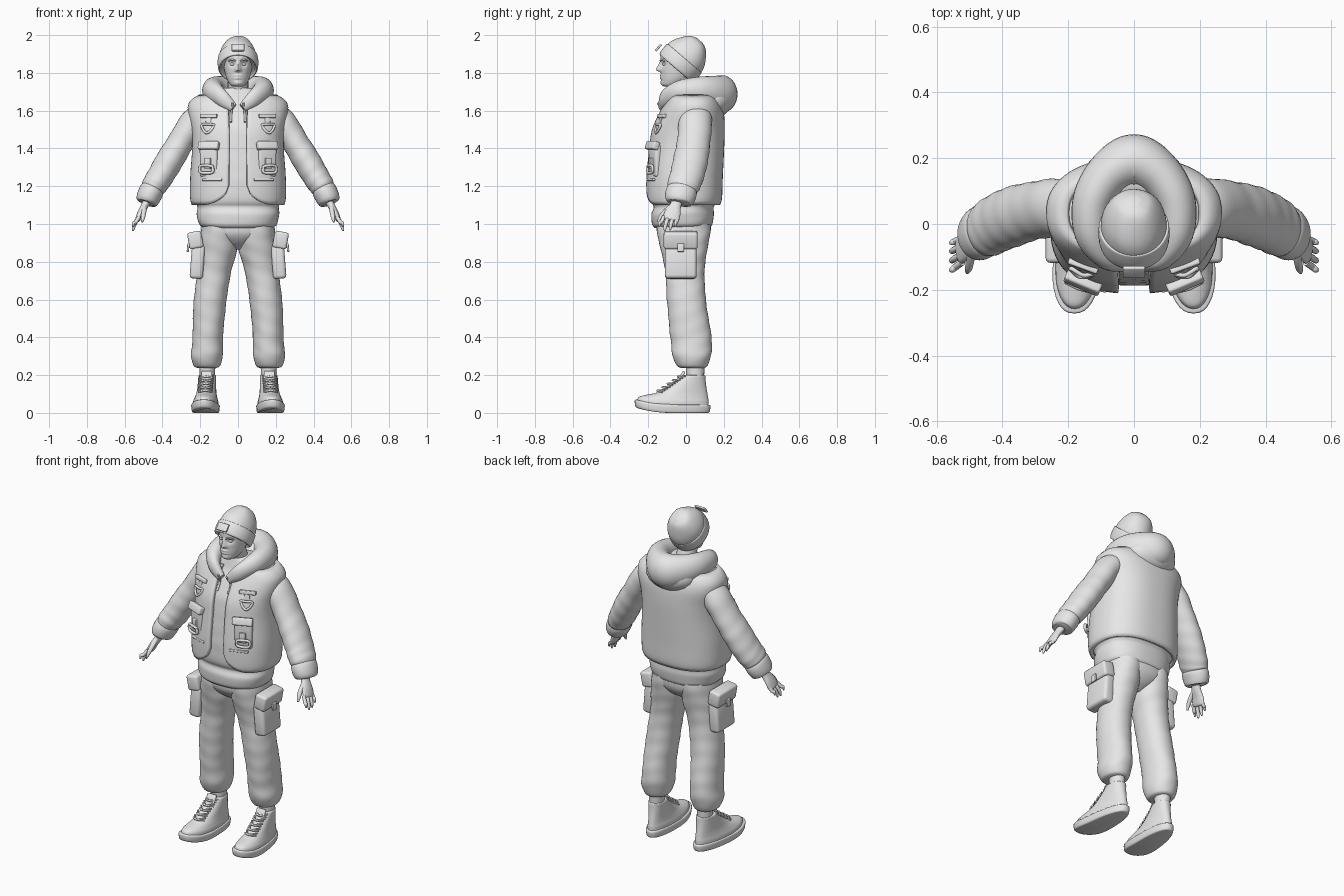
import bpy, bmesh, math
from mathutils import Vector, Euler
from math import sin, cos, pi, exp

GREY = bpy.data.materials.new("plain_grey")
GREY.diffuse_color = (0.8, 0.8, 0.8, 1)


def finish(name, bm, angle=50):
    bmesh.ops.recalc_face_normals(bm, faces=bm.faces)
    me = bpy.data.meshes.new(name)
    bm.to_mesh(me)
    bm.free()
    for p in me.polygons:
        p.use_smooth = True
    me.set_sharp_from_angle(angle=math.radians(angle))
    me.materials.append(GREY)
    ob = bpy.data.objects.new(name, me)
    bpy.context.collection.objects.link(ob)
    return ob


def spline(st, k=6):
    """Catmull-Rom through tuples."""
    out = []
    for i in range(len(st) - 1):
        q = [st[max(i - 1, 0)], st[i], st[i + 1], st[min(i + 2, len(st) - 1)]]
        for j in range(k):
            t = j / k
            out.append(tuple(0.5 * (2 * b + (c - a) * t + (2 * a - 5 * b + 4 * c - d) * t * t
                                    + (3 * b - a - 3 * c + d) * t ** 3) for a, b, c, d in zip(*q)))
    return out + [tuple(st[-1])]


def skin(name, rings, closed=True, caps=True, angle=50):
    bm = bmesh.new()
    rows = [[bm.verts.new(p) for p in r] for r in rings]
    n = len(rows[0])
    for a, b in zip(rows, rows[1:]):
        for i in range(n if closed else n - 1):
            j = (i + 1) % n
            bm.faces.new((a[i], a[j], b[j], b[i]))
    if caps:
        bm.faces.new(rows[0])
        bm.faces.new(rows[-1])
    return finish(name, bm, angle)


def sup(a, p):
    c, s = cos(a), sin(a)
    return math.copysign(abs(s) ** (2 / p), s), -math.copysign(abs(c) ** (2 / p), c)


def loft(name, st, n=40, p=2.0, k=6, fold=0.0, warp=None, angle=50):
    """Stack of horizontal rings (z, cx, cy, rx, ry)."""
    rings = []
    for z, cx, cy, rx, ry in spline(st, k):
        r = []
        for i in range(n):
            a = 2 * pi * i / n
            x, y = sup(a, p)
            f = 1 + fold * (sin(z * 70 + 2 * sin(a) + 3 * cos(a)) + 0.6 * sin(z * 33 - 3 * sin(a)))
            v = Vector((cx + rx * x * f, cy + ry * y * f, z))
            r.append(warp(v) if warp else v)
        rings.append(r)
    return skin(name, rings, angle=angle)


def tube(name, pts, s=1, ref=(0, 1, 0), n=20, k=5, fold=0.0, closed=False):
    """Sweep along (x, y, z, across, along_ref)."""
    P = spline([p if len(p) == 5 else (*p, p[3]) for p in pts], k)
    C = [Vector((q[0] * s, q[1], q[2])) for q in P]
    rings = []
    for i, q in enumerate(P):
        if closed:
            t = (C[(i + 1) % (len(C) - 1)] - C[(i - 1) % (len(C) - 1)]).normalized()
        else:
            t = (C[min(i + 1, len(C) - 1)] - C[max(i - 1, 0)]).normalized()
        v = Vector(ref)
        v = (v - t * v.dot(t)).normalized()
        u = t.cross(v)
        rings.append([C[i] + (u * q[3] * cos(a) + v * q[4] * sin(a))
                      * (1 + fold * sin(i * 1.3 + 2 * sin(a * s) + cos(a))) for a in
                      [2 * pi * j / n for j in range(n)]])
    return skin(name, rings, caps=not closed)


def blob(name, loc, scale):
    bm = bmesh.new()
    bmesh.ops.create_uvsphere(bm, u_segments=24, v_segments=14, radius=1)
    for v in bm.verts:
        v.co = Vector(c * d for c, d in zip(v.co, scale)) + Vector(loc)
    return finish(name, bm)


def box(name, loc, size, rot=(0, 0, 0), bev=0.008):
    bm = bmesh.new()
    bmesh.ops.create_cube(bm, size=1)
    for v in bm.verts:
        v.co = Vector(c * d for c, d in zip(v.co, size))
    bmesh.ops.bevel(bm, geom=bm.edges[:], offset=bev, segments=3, profile=0.5, affect='EDGES')
    m = Euler(rot).to_matrix()
    for v in bm.verts:
        v.co = m @ v.co + Vector(loc)
    return finish(name, bm, 40)


# Hoodie body
TP = 2.4
TORSO = [(.98, 0, -.02, .185, .145), (1.0, 0, -.02, .207, .16), (1.05, 0, -.018, .218, .165),
         (1.09, 0, -.012, .215, .16), (1.13, 0, -.01, .228, .175), (1.25, 0, -.008, .228, .178),
         (1.4, 0, .003, .218, .174), (1.5, 0, .012, .222, .168), (1.59, 0, .03, .24, .145),
         (1.645, 0, .035, .232, .12), (1.685, 0, .03, .165, .10), (1.72, 0, .02, .08, .08)]
loft("hoodie_body", TORSO, n=64, p=TP, fold=.004)
FINE = spline(TORSO, 8)


def torso_at(z):
    for a, b in zip(FINE, FINE[1:]):
        if z <= b[0]:
            t = (z - a[0]) / (b[0] - a[0])
            return [u + (w - u) * t for u, w in zip(a, b)]
    return FINE[-1]


def front_y(x, z, off=.02):
    _, _, cy, rx, ry = torso_at(z)
    return cy - (ry + off) * max(0, 1 - abs(x / (rx + off)) ** TP) ** (1 / TP)


# Open vest with rounded front corners
cols, NV = [], 90
for i in range(NV + 1):
    w = i / NV
    a = .14 + (2 * pi - .28) * w
    edge = max(0, 1 - min(w, 1 - w) * NV / 9)
    zb = 1.105 + .10 * (1 - math.sqrt(1 - edge * edge))
    col = []
    for j in range(31):
        z = zb + (1.675 - zb) * j / 30
        _, cx, cy, rx, ry = torso_at(z)
        x, y = sup(a, TP)
        col.append((x * (rx + .014), cy + y * (ry + .014), z))
    cols.append(col)
vest = skin("vest", cols, closed=False, caps=False)
m = vest.modifiers.new("thickness", 'SOLIDIFY')
m.thickness, m.offset = .022, 0

# Hood: rolled collar and hanging back
half = [(.025, -.125, 1.615, .02, .025), (.085, -.105, 1.665, .033, .045), (.128, -.03, 1.70, .052, .06),
        (.125, .07, 1.705, .062, .075), (.075, .15, 1.695, .072, .09)]
tube("hood_roll", half + [(0, .188, 1.688, .085, .1)] + [(-q[0], *q[1:]) for q in half[::-1]],
     ref=(0, 0, 1), n=28, k=8)
blob("hood_back", (0, .14, 1.655), (.155, .105, .095))

# Neck, head and face
tube("neck", [(0, .03, 1.6, .065), (0, 0, 1.7, .056), (0, -.03, 1.79, .055)])


def face(v):
    if v.y < -.04:
        e = exp(-((abs(v.x) - .03) / .017) ** 2 - ((v.z - 1.846) / .013) ** 2)
        w = .011 + .004 * max(0, (1.85 - v.z) / .035)
        ridge = max(0, min(1, (1.868 - v.z) / .05)) if v.z > 1.815 else exp(-((v.z - 1.815) / .008) ** 2)
        lips = exp(-(v.x / .022) ** 2) * (exp(-((v.z - 1.786) / .006) ** 2) + exp(-((v.z - 1.772) / .006) ** 2))
        chin = exp(-(v.x / .022) ** 2 - ((v.z - 1.745) / .012) ** 2)
        v.y += .011 * e - .026 * exp(-(v.x / w) ** 2) * ridge - .006 * lips - .006 * chin
    return v


loft("head", [(1.728, 0, -.085, .026, .03), (1.738, 0, -.075, .042, .052), (1.765, 0, -.055, .058, .077),
              (1.80, 0, -.04, .069, .093), (1.85, 0, -.03, .077, .104), (1.90, 0, -.025, .078, .106),
              (1.94, 0, -.02, .06, .08)], n=96, k=10, warp=face)
for s, side in ((1, "left"), (-1, "right")):
    blob(side + "_eye", (s * .03, -.113, 1.846), (.013, .012, .008))
    tube(side + "_brow", [(.012, -.136, 1.864, .004), (.032, -.131, 1.869, .005), (.052, -.114, 1.862, .003)], s)

# Beanie: tilted rings for crown and folded brim
UP, ALONG, MID = Vector((0, .65, .76)), Vector((0, .76, -.65)), Vector((0, -.052, 1.826))


def tilted(name, st, n=48, lump=0):
    rings = []
    for t, rx, ry in spline(st, 6):
        rings.append([MID + UP * t + Vector((rx * sin(a), 0, 0)) * (1 + lump * t * sin(3 * a + 1))
                      + ALONG * (ry * -cos(a)) * (1 + lump * t * sin(2 * a + t * 30))
                      for a in [2 * pi * i / n for i in range(n)]])
    return skin(name, rings)


tilted("beanie_crown", [(.03, .098, .11), (.07, .1, .114), (.11, .093, .105), (.15, .075, .082),
                        (.178, .052, .055), (.192, .02, .02)], lump=.25)
tilted("beanie_brim", [(.004, .09, .10), (-.004, .098, .109), (.004, .105, .117), (.03, .108, .121),
                       (.06, .107, .12), (.068, .103, .117), (.066, .095, .107)])
box("beanie_patch", (0, -.146, 1.934), (.068, .012, .046), (-.72, 0, 0), .004)

# Trousers pelvis
loft("trouser_hips", [(.865, 0, -.01, .03, .05), (.90, 0, -.01, .10, .105), (.95, 0, -.012, .18, .14),
                      (1.02, 0, -.012, .185, .145)], p=2.3)


def splay(s):
    def f(v):
        toe = max(0, -.08 - v.y)
        wide = 1 + .12 * min(1, max(-1, (-.04 - v.y) / .15))
        return Vector((s * (.162 + v.x * wide - .06 * (v.y - .05)), v.y, v.z + toe * toe * .8))
    return f


def shoe(z, front, back, rx):
    return (z, 0, (front + back) / 2, rx, (back - front) / 2)


for s, side in ((1, "left"), (-1, "right")):
    # Sleeve with gathered cuff
    tube(side + "_sleeve", [(.17, .05, 1.60, .06, .075), (.235, .05, 1.54, .072, .088), (.305, .04, 1.43, .07, .088),
                            (.36, .025, 1.34, .073, .092), (.41, .005, 1.255, .07, .09),
                            (.445, -.015, 1.20, .066, .086), (.458, -.022, 1.175, .056, .072)],
         s, n=32, fold=.014, k=6)
    tube(side + "_cuff", [(.447, -.016, 1.195, .05, .065), (.455, -.02, 1.18, .064, .08), (.47, -.03, 1.15, .064, .082),
                          (.483, -.04, 1.12, .058, .072), (.486, -.042, 1.112, .045, .055)], s, n=32)
    # Hand
    tube(side + "_palm", [(.475, -.04, 1.14, .022, .03), (.492, -.055, 1.10, .02, .03), (.515, -.07, 1.06, .017, .042),
                          (.53, -.08, 1.025, .014, .043), (.534, -.082, 1.018, .006, .03)], s)
    for i, (dy, tip) in enumerate(((-.117, .985), (-.092, .962), (-.067, .965), (-.044, .985))):
        tube(f"{side}_finger_{i + 1}", [(.522, dy, 1.04, .010), (.542, dy * 1.08 - .004, 1.01, .0105),
                                       (.553, dy * 1.14 - .006, tip + .02, .009),
                                       (.556, dy * 1.16 - .006, tip, .004)], s, n=10)
    tube(side + "_thumb", [(.496, -.075, 1.095, .014), (.498, -.11, 1.065, .013), (.503, -.135, 1.035, .011),
                           (.507, -.148, 1.01, .005)], s, n=12)
    # Trouser leg
    loft(side + "_trouser_leg", [(.238, s * .165, .035, .05, .06), (.25, s * .165, .033, .07, .08),
         (.30, s * .165, .03, .084, .102), (.36, s * .161, .03, .082, .108), (.45, s * .158, .02, .082, .108),
         (.6, s * .147, .002, .087, .103), (.75, s * .125, -.006, .089, .104), (.85, s * .108, -.01, .102, .12),
         (.93, s * .1, -.012, .099, .138), (1.0, s * .095, -.012, .097, .142)], fold=.009, p=2.15, k=8)
    # Cargo pocket and flap
    box(side + "_cargo_pocket", (s * .215, -.028, .80), (.07, .168, .18), (0, s * -.08, 0), .018)
    box(side + "_cargo_flap", (s * .226, -.028, .915), (.075, .18, .09), (0, s * .18, 0), .014)
    box(side + "_cargo_tab", (s * .264, -.028, .875), (.012, .035, .045), (0, s * -.1, 0), .004)
    # Ankle and high-top shoe
    tube(side + "_ankle", [(.162, .05, .14, .04, .045), (.162, .048, .26, .042, .05)], s)
    loft(side + "_shoe_sole", [shoe(0, -.255, .115, .062), shoe(.006, -.268, .125, .068),
                               shoe(.035, -.272, .13, .071), shoe(.043, -.266, .125, .067)],
         warp=splay(s), p=2.4, k=3)
    loft(side + "_shoe_upper", [shoe(.035, -.26, .12, .064), shoe(.06, -.25, .12, .063), shoe(.08, -.215, .117, .058),
                                shoe(.105, -.15, .113, .053), shoe(.135, -.095, .108, .051),
                                shoe(.17, -.05, .104, .05), shoe(.195, -.022, .102, .049),
                                shoe(.2, -.015, .097, .043)], warp=splay(s), p=2.2)
    box(side + "_shoe_tongue", (s * .166, -.028, .185), (.058, .016, .08), (-.5, 0, 0), .006)
    for i in range(5):
        y, z = -.148 + .027 * i, .115 + .0185 * i
        cx = .162 - .06 * (y - .05)
        for d in (1, -1):
            tube(f"{side}_lace_{i + 1}_{'a' if d > 0 else 'b'}",
                 [(cx - d * .036, y + .022, z - .004, .005), (cx, y - .004, z + .003, .005),
                  (cx + d * .036, y + .036, z + .006, .005)], s, ref=(0, 0, 1), n=8, k=4)
    # Vest strap, hanging ring, pockets, lower buckle
    fy = front_y(.15, 1.57)
    box(side + "_vest_strap", (s * .155, fy - .004, 1.572), (.095, .02, .022), (-.15, 0, s * .35), .005)
    box(side + "_ring_tab", (s * .155, fy - .008, 1.545), (.03, .016, .05), (-.2, 0, s * .35), .004)
    y0 = fy - .02
    tube(side + "_hanging_ring", [(.125, y0 - .008, 1.525, .007), (.155, y0 - .012, 1.528, .007),
                                  (.19, y0 + .008, 1.525, .007), (.185, y0 - .002, 1.50, .007),
                                  (.165, y0 - .016, 1.482, .007), (.14, y0 - .016, 1.50, .007),
                                  (.125, y0 - .008, 1.525, .007)], s, n=10, closed=True)
    py = front_y(.155, 1.34)
    box(side + "_vest_pocket", (s * .152, py + .004, 1.335), (.10, .04, .17), (.03, 0, s * .4), .012)
    box(side + "_vest_flap", (s * .155, py - .012, 1.415), (.115, .035, .045), (-.35, 0, s * .4), .008)
    box(side + "_buckle_tab", (s * .16, py - .018, 1.32), (.035, .016, .06), (0, 0, s * .4), .004)
    yb = py - .024
    tube(side + "_lower_buckle", [(.135, yb - .012, 1.305, .008), (.168, yb - .004, 1.31, .008),
                                  (.20, yb + .012, 1.305, .008), (.20, yb + .012, 1.275, .008),
                                  (.168, yb - .004, 1.27, .008), (.135, yb - .012, 1.275, .008),
                                  (.135, yb - .012, 1.305, .008)], s, n=10, closed=True)
    box(side + "_lower_pocket_welt", (s * .135, front_y(.135, 1.235) + .002, 1.235), (.11, .02, .014), (0, 0, s * .3), .004)
    # Drawstring
    tube(side + "_drawstring", [(.028, -.15, 1.64, .006), (.036, front_y(.036, 1.59, .008), 1.59, .006),
                                (.038, front_y(.038, 1.54, .008), 1.54, .007)], s, n=10)
